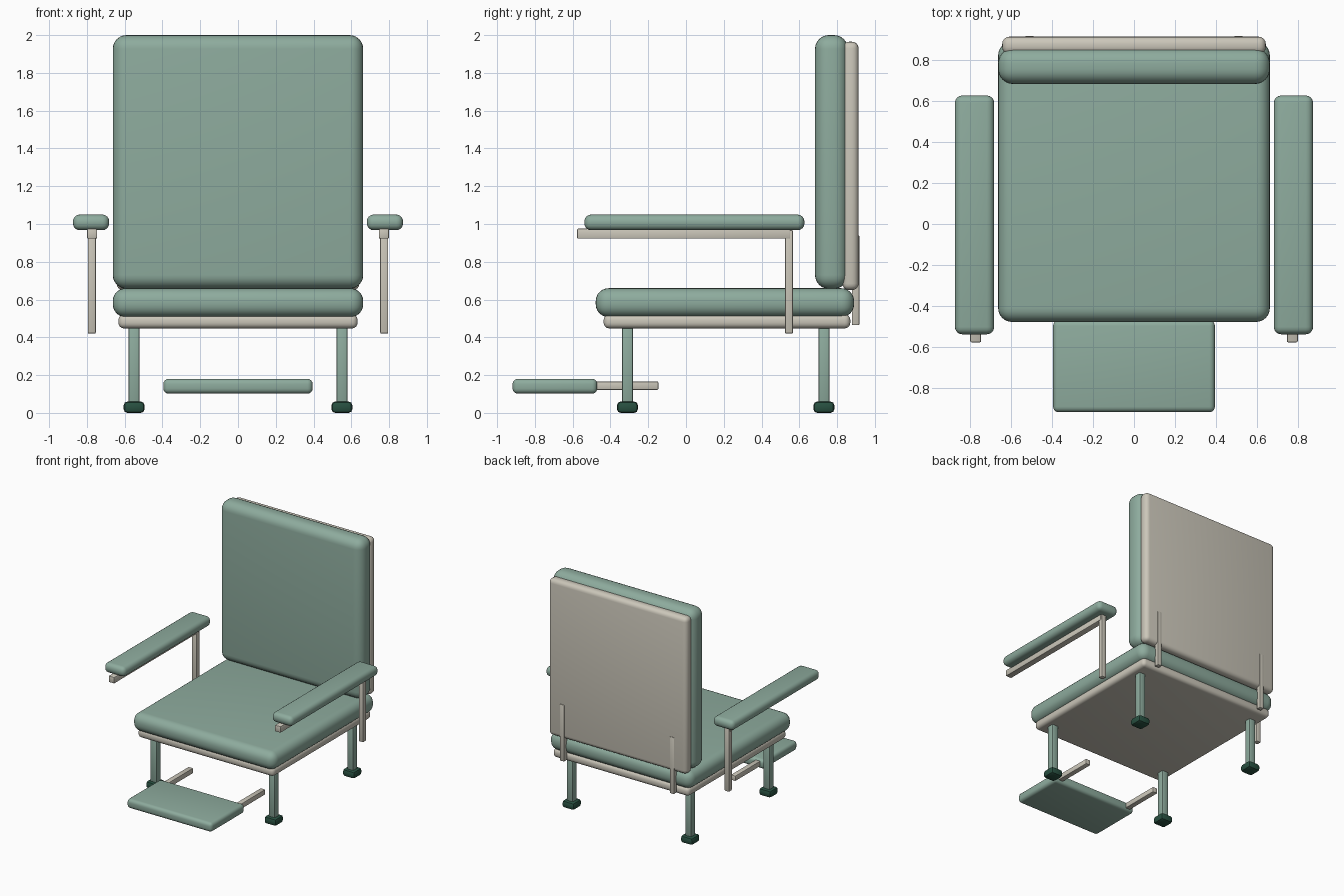
import bpy
from mathutils import Vector

if "Cube" in bpy.data.objects:
    bpy.data.objects.remove(bpy.data.objects["Cube"], do_unlink=True)


def material(name, rgb):
    mat = bpy.data.materials.new(name)
    mat.use_nodes = True
    color = (*rgb, 1)
    mat.diffuse_color = color
    mat.node_tree.nodes["Principled BSDF"].inputs["Base Color"].default_value = color
    return mat


green = material("sage_green", (0.27, 0.41, 0.34))
cream = material("warm_cream", (0.60, 0.57, 0.49))
dark = material("dark_green", (0.021, 0.08, 0.052))


def box(name, low, high, mat, radius, segments=4):
    """Rounded box spanning two opposite corners."""
    low, high = Vector(low), Vector(high)
    bpy.ops.mesh.primitive_cube_add(size=1, location=(low + high) / 2)
    obj = bpy.context.object
    obj.name = name
    obj.scale = high - low
    bpy.ops.object.transform_apply(location=False, rotation=False, scale=True)
    obj.data.materials.append(mat)
    bevel = obj.modifiers.new("Rounding", "BEVEL")
    bevel.width = radius
    bevel.segments = segments
    bpy.ops.object.modifier_apply(modifier=bevel.name)
    bpy.ops.object.shade_smooth_by_angle()
    return obj


def pair(name, low, high, mat, radius, segments=4):
    """Box on the left (+x) and its mirror on the right."""
    box("left_" + name, low, high, mat, radius, segments)
    box("right_" + name, (-high[0], *low[1:]), (-low[0], *high[1:]), mat, radius, segments)


# Seat and backrest
box("seat_cushion", (-0.663, -0.478, 0.507), (0.663, 0.89, 0.66), green, 0.068, 6)
box("seat_panel", (-0.633, -0.436, 0.447), (0.633, 0.87, 0.522), cream, 0.03)
box("back_cushion", (-0.663, 0.683, 0.657), (0.663, 0.857, 2.0), green, 0.073, 6)
box("back_panel", (-0.643, 0.828, 0.65), (0.643, 0.914, 1.965), cream, 0.035)
pair("back_strut", (0.49, 0.878, 0.465), (0.53, 0.918, 0.94), cream, 0.005, 2)

# Armrests
pair("arm_pad", (0.682, -0.538, 0.967), (0.874, 0.627, 1.05), green, 0.036)
pair("arm_rail", (0.746, -0.577, 0.922), (0.799, 0.552, 0.975), cream, 0.006, 2)
pair("arm_post", (0.753, 0.524, 0.42), (0.795, 0.566, 0.968), cream, 0.006, 2)

# Legs with feet
for label, y in (("front", -0.31), ("back", 0.73)):
    pair(label + "_leg", (0.521, y - 0.029, 0.04), (0.579, y + 0.029, 0.46), green, 0.009, 2)
    pair(label + "_foot", (0.495, y - 0.055, 0), (0.605, y + 0.055, 0.06), dark, 0.019, 2)

# Footrest
box("footrest_pad", (-0.395, -0.918, 0.102), (0.395, -0.47, 0.18), green, 0.027)
pair("footrest_rod", (0.313, -0.53, 0.122), (0.357, -0.146, 0.166), cream, 0.006, 2)
